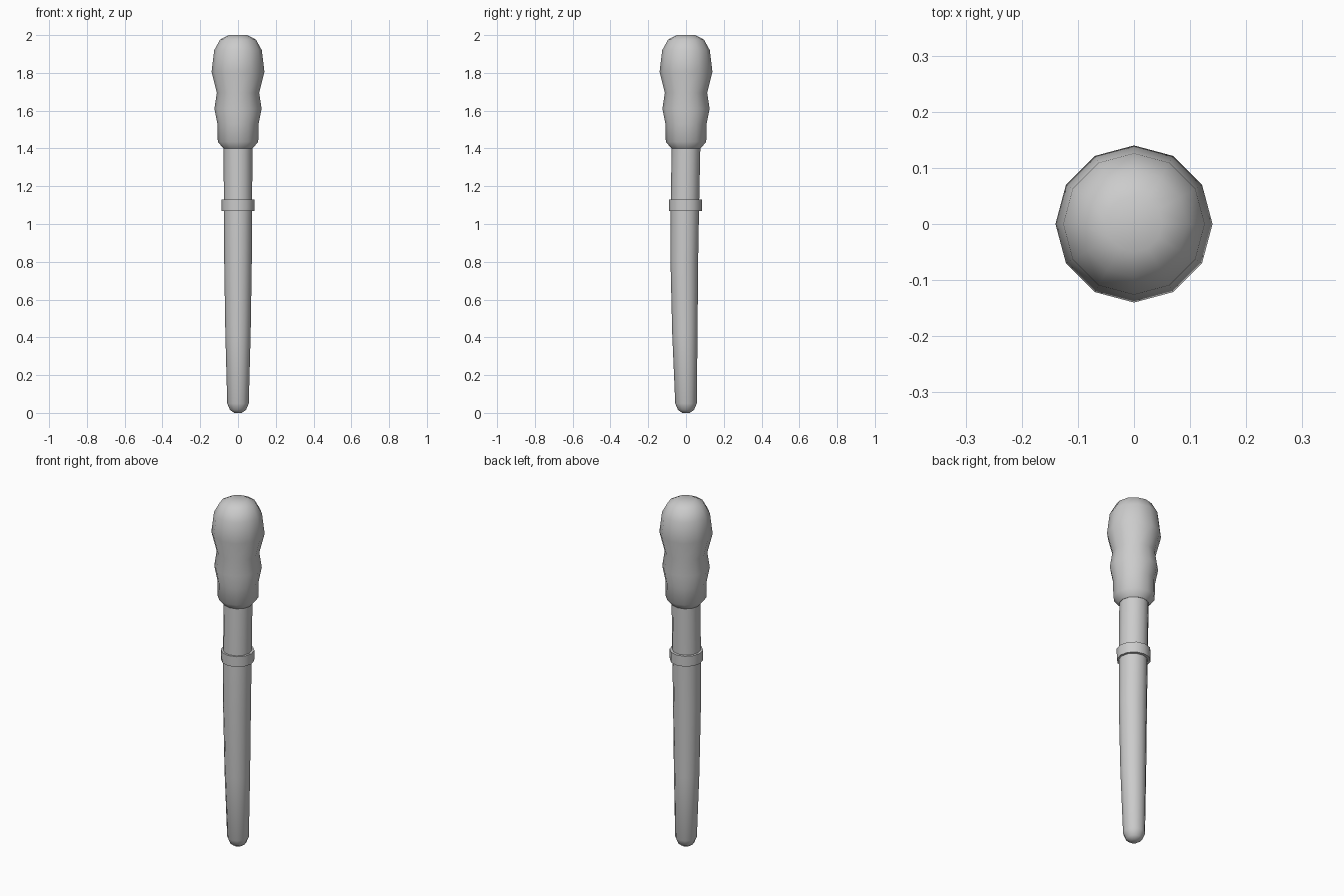
import bpy, bmesh
from math import cos, sin, tau, radians

if "Cube" in bpy.data.objects:
    bpy.data.objects.remove(bpy.data.objects["Cube"])

SIDES = 12


def lathe(name, profile, closed=False):
    """Skin rings of (radius, z, y offset); cap the ends or join them in a loop."""
    bm = bmesh.new()
    rings = []
    for r, z, oy in profile:
        rings.append([bm.verts.new((r * cos(tau * i / SIDES),
                                    r * sin(tau * i / SIDES) + oy, z))
                      for i in range(SIDES)])
    pairs = list(zip(rings, rings[1:]))
    if closed:
        pairs.append((rings[-1], rings[0]))
    else:
        bm.faces.new(rings[0])
        bm.faces.new(rings[-1])
    for a, b in pairs:
        for i in range(SIDES):
            j = (i + 1) % SIDES
            bm.faces.new((a[i], a[j], b[j], b[i]))
    bmesh.ops.recalc_face_normals(bm, faces=bm.faces)
    mesh = bpy.data.meshes.new(name)
    bm.to_mesh(mesh)
    bm.free()
    obj = bpy.data.objects.new(name, mesh)
    bpy.context.collection.objects.link(obj)
    bpy.ops.object.select_all(action='DESELECT')
    obj.select_set(True)
    bpy.context.view_layer.objects.active = obj
    bpy.ops.object.shade_smooth_by_angle(angle=radians(50))
    return obj


# tapered handle, very slightly bowed towards the front
lathe("handle", [(0.02, 0, 0), (0.042, 0.015, 0), (0.057, 0.05, 0),
                 (0.067, 0.42, -0.006), (0.073, 0.8, -0.009),
                 (0.075, 1.08, -0.006), (0.076, 1.41, 0)])

# raised band around the handle
lathe("band", [(0.087, 1.07, -0.003), (0.088, 1.13, -0.003),
               (0.07, 1.13, -0.003), (0.07, 1.07, -0.003)], closed=True)

# lumpy wrapped head
lathe("head", [(r, z, 0) for r, z in [
    (0.077, 1.40), (0.107, 1.435), (0.109, 1.53), (0.125, 1.61),
    (0.112, 1.695), (0.14, 1.805), (0.126, 1.92), (0.095, 1.976), (0.05, 2.0)]])
